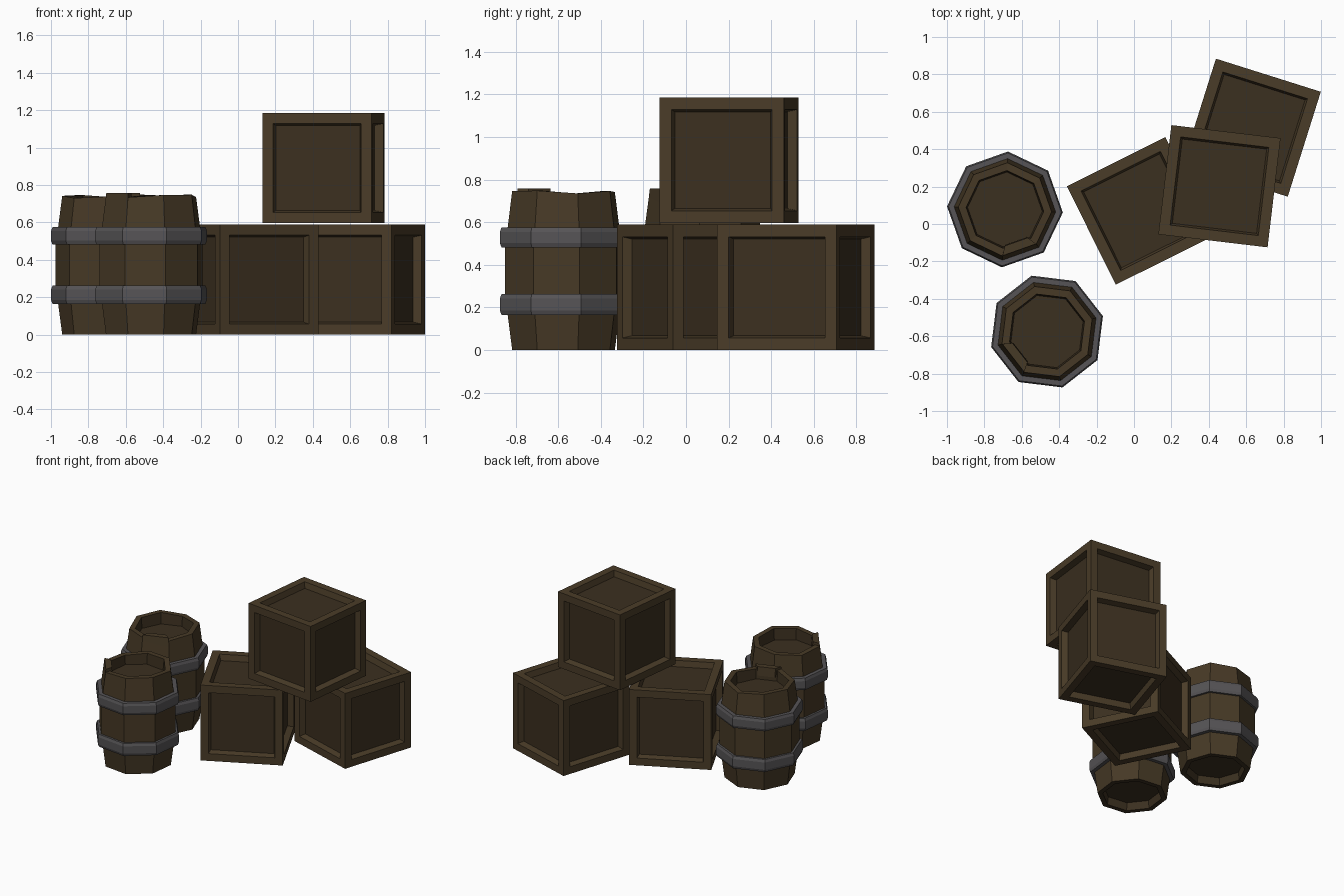
import bpy, bmesh, math
from mathutils import Matrix, Vector

if "Cube" in bpy.data.objects:
    bpy.data.objects.remove(bpy.data.objects["Cube"])


def material(name, rgb):
    m = bpy.data.materials.new(name)
    m.diffuse_color = (*rgb, 1)
    m.use_nodes = True
    m.node_tree.nodes["Principled BSDF"].inputs["Base Color"].default_value = m.diffuse_color
    return m


FRAME = material("frame wood", (0.068, 0.045, 0.021))
PANEL = material("dark panel wood", (0.044, 0.029, 0.014))
STAVE = material("stave wood", (0.062, 0.041, 0.019))
IRON = material("iron band", (0.092, 0.088, 0.092))


def finish(bm, name, mats, loc, angle):
    bmesh.ops.recalc_face_normals(bm, faces=bm.faces[:])
    me = bpy.data.meshes.new(name)
    bm.to_mesh(me)
    bm.free()
    for m in mats:
        me.materials.append(m)
    ob = bpy.data.objects.new(name, me)
    ob.location = loc
    ob.rotation_euler.z = math.radians(angle)
    bpy.context.collection.objects.link(ob)
    return ob


def crate(name, x, y, z, angle, size=0.588):
    """Cube with a sunken panel on every side."""
    bm = bmesh.new()
    bmesh.ops.create_cube(bm, size=size)
    sides = bm.faces[:]
    bmesh.ops.inset_individual(bm, faces=sides, thickness=0.08)
    bmesh.ops.inset_individual(bm, faces=sides, thickness=0.015, depth=-0.045)
    for f in sides:
        f.material_index = 1
    finish(bm, name, [FRAME, PANEL], (x, y, z + size / 2), angle)


SIDES = 8


def lathe(bm, profile, closed=False, dark_from=None, wobble=None):
    """Eight-sided turning of (radius, height) points."""
    rings = []
    for j, (r, z) in enumerate(profile):
        ring = []
        for i in range(SIDES):
            a = 2 * math.pi * i / SIDES
            dz = wobble[i] if wobble and z > 0.7 else 0
            ring.append(bm.verts.new((r * math.cos(a), r * math.sin(a), z + dz)))
        rings.append(ring)
    n = len(rings)
    for j in range(n if closed else n - 1):
        lo, hi = rings[j], rings[(j + 1) % n]
        for i in range(SIDES):
            k = (i + 1) % SIDES
            f = bm.faces.new((lo[i], lo[k], hi[k], hi[i]))
            if profile[j][0] < 0.22:
                f.material_index = 1
    if not closed:
        for ring in (rings[0], rings[-1]):
            bm.faces.new(ring).material_index = 1


def barrel(name, x, y, angle):
    # body with recessed bottom, bulging staves, uneven rim and sunken lid
    bm = bmesh.new()
    lathe(bm, [(0.205, 0.06), (0.212, 0), (0.25, 0), (0.272, 0.165),
               (0.285, 0.25), (0.285, 0.49), (0.272, 0.575), (0.25, 0.738),
               (0.208, 0.738), (0.2, 0.66)],
          wobble=[0, -0.004, 0.008, 0.01, -0.003, 0.008, 0.004, -0.008])
    finish(bm, name + "_body", [STAVE, PANEL], (x, y, 0), angle)

    # two iron bands
    for label, z0, z1 in (("lower", 0.165, 0.262), ("upper", 0.482, 0.575)):
        bm = bmesh.new()
        lathe(bm, [(0.262, z0), (0.302, z0), (0.31, z0 + 0.02),
                   (0.31, z1 - 0.02), (0.302, z1), (0.262, z1)], closed=True)
        for f in bm.faces:
            f.material_index = 0
        finish(bm, f"{name}_{label}_band", [IRON], (x, y, 0), angle)

    # one loose stave standing above the rim (between the first two corners)
    bm = bmesh.new()
    loops = []
    for z, ro, ri in ((0.69, 0.256, 0.19), (0.758, 0.248, 0.195)):
        pts = [(ro, 0.0), (ro, 45.0), (ri, 42.0), (ri, 3.0)]
        loops.append([bm.verts.new((r * math.cos(math.radians(a)),
                                    r * math.sin(math.radians(a)), z))
                      for r, a in pts])
    lo, hi = loops
    bm.faces.new(lo)
    bm.faces.new(hi)
    for i in range(4):
        k = (i + 1) % 4
        bm.faces.new((lo[i], lo[k], hi[k], hi[i]))
    finish(bm, name + "_loose_stave", [STAVE], (x, y, 0), angle)


crate("middle_crate", 0.035, 0.07, 0, 26.5)
crate("right_crate", 0.63, 0.515, 0, -17.5)
crate("top_crate", 0.457, 0.202, 0.597, -6.8)
barrel("back_barrel", -0.69, 0.078, -93)
barrel("front_barrel", -0.465, -0.575, 195.5)
